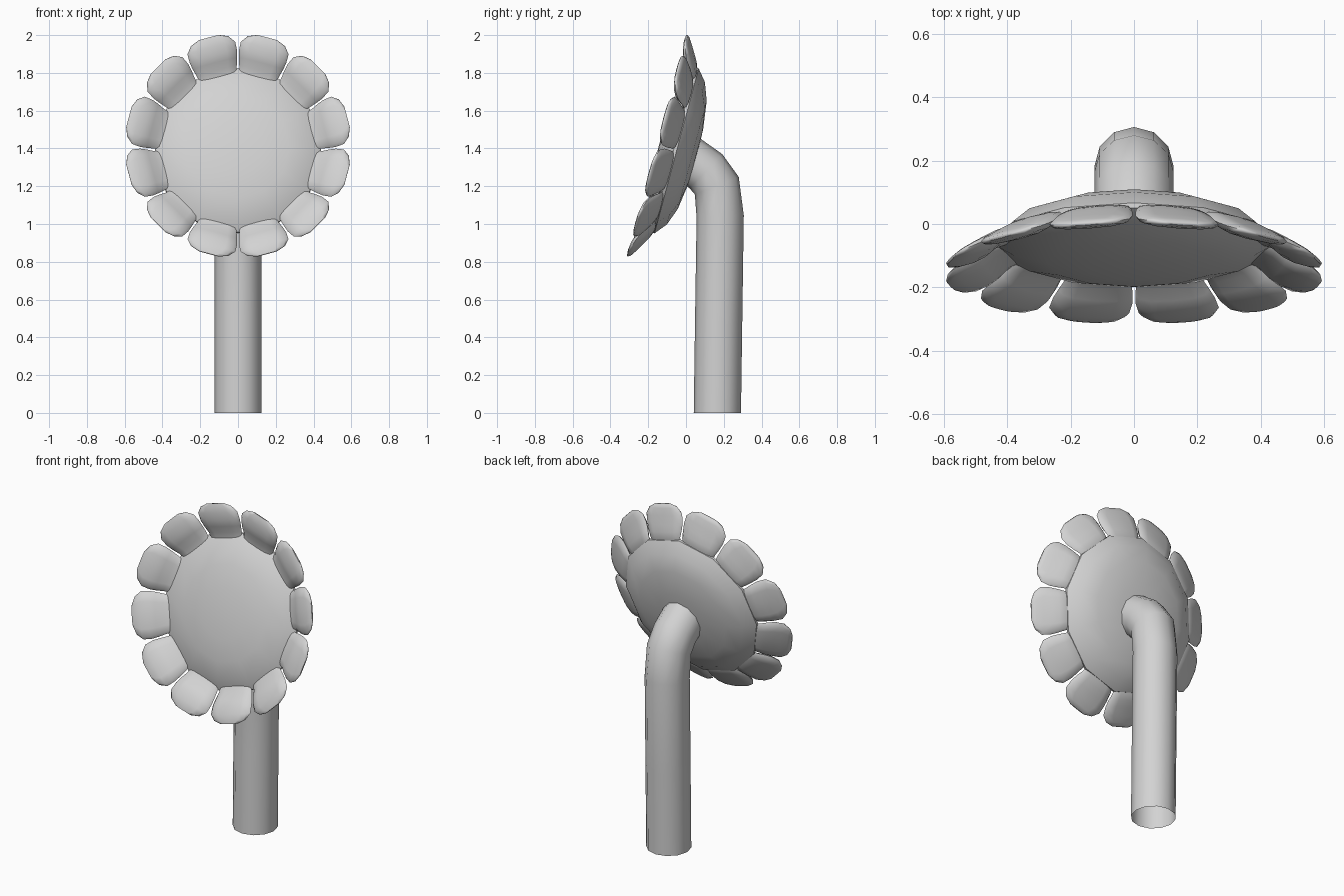
import bpy, bmesh, math
from mathutils import Matrix, Vector

cube = bpy.data.objects.get("Cube")
if cube:
    bpy.data.objects.remove(cube, do_unlink=True)

grey = bpy.data.materials.new("light_grey")
grey.use_nodes = True
grey.diffuse_color = (0.65, 0.65, 0.65, 1)
grey.node_tree.nodes["Principled BSDF"].inputs["Base Color"].default_value = (0.65, 0.65, 0.65, 1)

SIDES = 12
STEP = math.tau / SIDES
# Head frame: local Y runs up the slightly oval disc, local Z points out of its face
HEAD = (Matrix.Translation((0, -0.05, 1.387)) @ Matrix.Rotation(math.radians(75), 4, 'X')
        @ Matrix.Diagonal((0.975, 1, 1, 1)))


def finish(name, bm, matrix, angle):
    """Turn a bmesh into a smooth-shaded object."""
    bmesh.ops.transform(bm, matrix=matrix, verts=bm.verts)
    bmesh.ops.recalc_face_normals(bm, faces=bm.faces)
    mesh = bpy.data.meshes.new(name)
    bm.to_mesh(mesh)
    bm.free()
    mesh.materials.append(grey)
    ob = bpy.data.objects.new(name, mesh)
    bpy.context.collection.objects.link(ob)
    bpy.ops.object.select_all(action='DESELECT')
    ob.select_set(True)
    bpy.context.view_layer.objects.active = ob
    bpy.ops.object.shade_smooth_by_angle(angle=math.radians(angle))


def bridge(bm, rings):
    """Join consecutive rings of vertices with quads."""
    for a, b in zip(rings, rings[1:]):
        for i in range(SIDES):
            j = (i + 1) % SIDES
            bm.faces.new((a[i], a[j], b[j], b[i]))


def soft(value):
    """Square off a sine or cosine for fuller sections."""
    return math.copysign(abs(value) ** 0.8, value)


# Flower disc: flattened ball with a domed face and a rounded back
bm = bmesh.new()
profile = [(0.15, 0.094), (0.28, 0.078), (0.39, 0.05), (0.45, 0.016), (0.452, 0.0),
           (0.39, -0.051), (0.295, -0.086), (0.15, -0.106)]
rings = [[bm.verts.new((r * math.sin(i * STEP), r * math.cos(i * STEP), z))
          for i in range(SIDES)] for r, z in profile]
bridge(bm, rings)
for ring, z in ((rings[0], 0.098), (rings[-1], -0.112)):
    tip = bm.verts.new((0, 0, z))
    for i in range(SIDES):
        bm.faces.new((ring[i], ring[(i + 1) % SIDES], tip))
finish("flower_disc", bm, HEAD, 35)

# Petals: pads that rise forward from the rim, then level out at the tip
# Stations: distance from centre, half width, front height, back height
stations = [(0.40, 0.10, 0.025, 0.003), (0.445, 0.112, 0.044, 0.003),
            (0.48, 0.124, 0.075, 0.016), (0.515, 0.133, 0.094, 0.036),
            (0.56, 0.134, 0.108, 0.063), (0.595, 0.105, 0.113, 0.085),
            (0.613, 0.058, 0.111, 0.100)]
for k in range(SIDES):
    bm = bmesh.new()
    rings = []
    for r, half, front, back in stations:
        mid, thick = (front + back) / 2, (front - back) / 2
        rings.append([bm.verts.new((half * soft(math.cos(i * STEP)), r,
                                    mid + thick * soft(math.sin(i * STEP))))
                      for i in range(SIDES)])
    bridge(bm, rings)
    bm.faces.new(rings[0])
    bm.faces.new(rings[-1])
    finish(f"petal_{k + 1}", bm, HEAD @ Matrix.Rotation((k + 0.5) * STEP, 4, 'Z'), 60)

# Stem: open tube that bends forward into the back of the disc
path = [Vector((0, y, z)) for y, z in
        ((0.166, 0), (0.173, 0.5), (0.181, 1.04), (0.163, 1.203),
         (0.105, 1.28), (-0.01, 1.36))]
bm = bmesh.new()
rings = []
for n, p in enumerate(path):
    before = (p - path[n - 1]).normalized() if n else Vector((0, 0, 1))
    after = (path[n + 1] - p).normalized() if n + 1 < len(path) else before
    tangent = (before + after).normalized() if n else before
    side = Vector((1, 0, 0))
    out = tangent.cross(side)
    rings.append([bm.verts.new(p + 0.125 * (side * math.cos(i * STEP) + out * math.sin(i * STEP)))
                  for i in range(SIDES)])
bridge(bm, rings)
finish("stem", bm, Matrix.Identity(4), 60)
